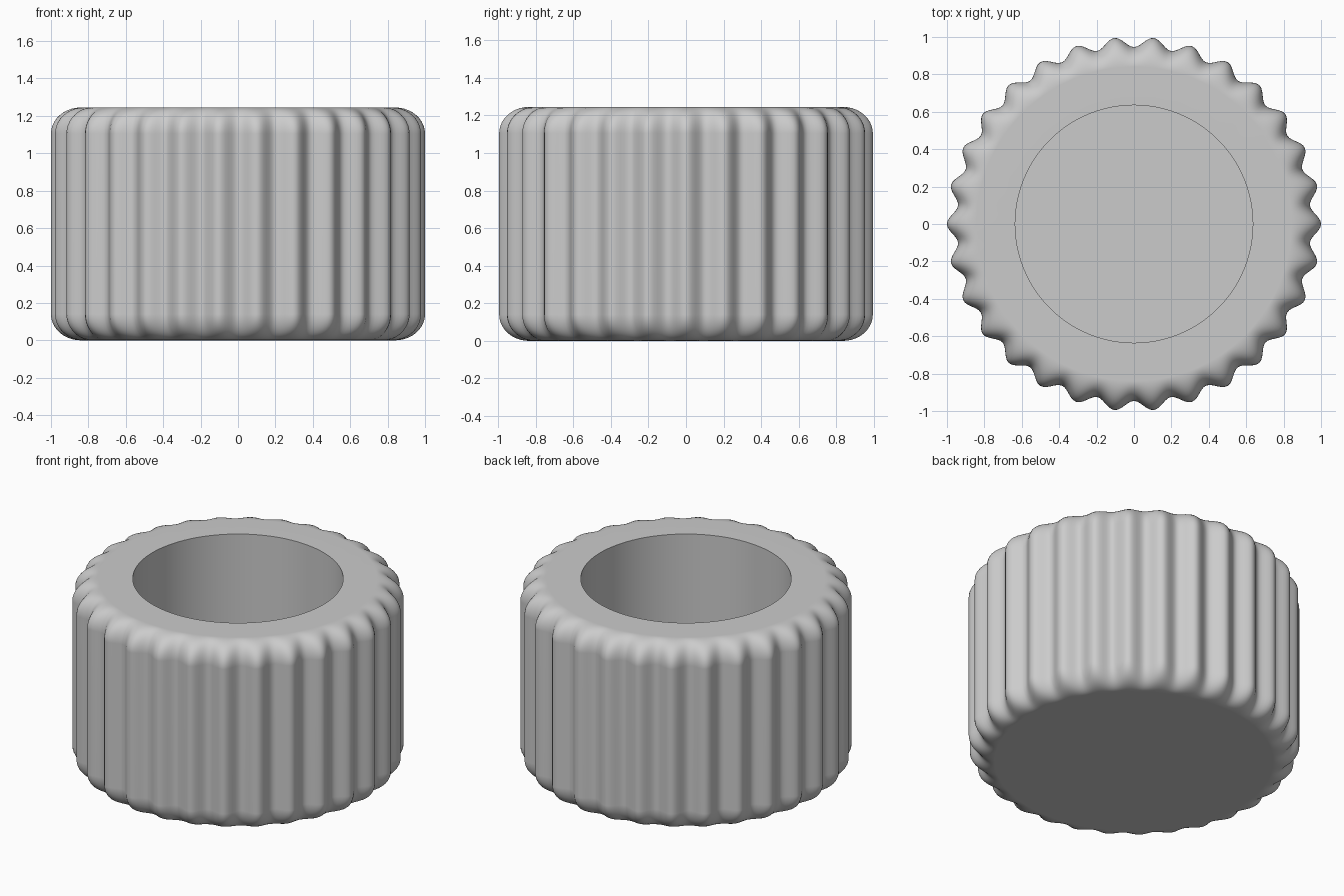
import bpy
import bmesh
from math import sin, cos, pi, radians

cube = bpy.data.objects.get("Cube")
if cube:
    bpy.data.objects.remove(cube, do_unlink=True)

HEIGHT = 1.245
RIBS = 30
SEGMENTS = RIBS * 12
FLAT_RADIUS = 0.84     # edge of the flat top and bottom
FILLET = 0.14          # height of the rounded shoulder
BORE_RADIUS = 0.635
FLOOR = 0.25
STEPS = 10


def rib_radius(angle):
    """Wavy outer outline with evenly spaced ribs."""
    return 0.973 + 0.027 * cos(RIBS * angle)


def add_ring(bm, z, spread, base):
    """Ring that blends from a plain circle (0) to the ribbed outline (1)."""
    ring = []
    for i in range(SEGMENTS):
        a = 2 * pi * i / SEGMENTS
        r = base + (rib_radius(a) - base) * spread
        ring.append(bm.verts.new((r * cos(a), r * sin(a), z)))
    return ring


bm = bmesh.new()

# Ribbed outside with rounded shoulders, bottom to top
rings = []
for k in range(STEPS + 1):
    t = pi / 2 * k / STEPS
    rings.append(add_ring(bm, FILLET * (1 - cos(t)), sin(t), FLAT_RADIUS))
for k in range(STEPS, -1, -1):
    t = pi / 2 * k / STEPS
    rings.append(add_ring(bm, HEIGHT - FILLET * (1 - cos(t)), sin(t), FLAT_RADIUS))

# Flat rim and round bore
rings.append(add_ring(bm, HEIGHT, 0, BORE_RADIUS))
rings.append(add_ring(bm, FLOOR, 0, BORE_RADIUS))

for low, high in zip(rings, rings[1:]):
    for i in range(SEGMENTS):
        j = (i + 1) % SEGMENTS
        bm.faces.new((low[i], low[j], high[j], high[i]))

# Underside and bore floor
bm.faces.new(rings[0][::-1])
bm.faces.new(rings[-1])

mesh = bpy.data.meshes.new("ribbed_cup")
bm.to_mesh(mesh)
bm.free()
cup = bpy.data.objects.new("ribbed_cup", mesh)
bpy.context.collection.objects.link(cup)

# Plain grey finish
grey = bpy.data.materials.new("light_grey")
grey.use_nodes = True
colour = (0.6, 0.6, 0.6, 1)
grey.diffuse_color = colour
grey.node_tree.nodes["Principled BSDF"].inputs["Base Color"].default_value = colour
mesh.materials.append(grey)

# Smooth ribs, crisp bore edges, flat ends
bpy.ops.object.select_all(action="DESELECT")
cup.select_set(True)
bpy.context.view_layer.objects.active = cup
bpy.ops.object.shade_smooth_by_angle(angle=radians(35))
weighted = cup.modifiers.new("flat_ends", "WEIGHTED_NORMAL")
weighted.keep_sharp = True
